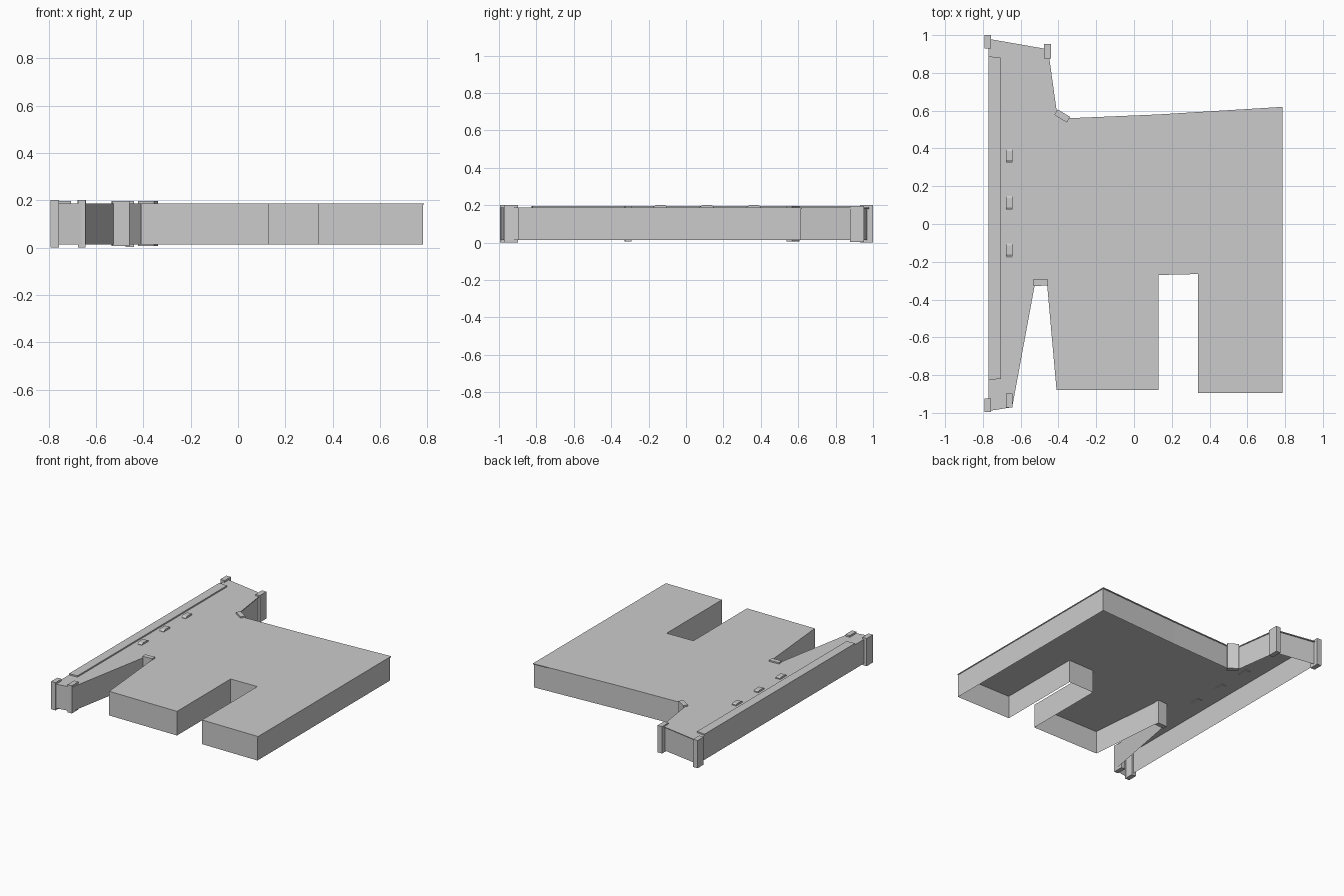
import bpy, bmesh, math

if "Cube" in bpy.data.objects:
    bpy.data.objects.remove(bpy.data.objects["Cube"])

def make_object(name, bm):
    bmesh.ops.recalc_face_normals(bm, faces=bm.faces)
    mesh = bpy.data.meshes.new(name)
    bm.to_mesh(mesh)
    bm.free()
    obj = bpy.data.objects.new(name, mesh)
    bpy.context.collection.objects.link(obj)
    return obj

def extrude_outline(name, pts, z0, z1, caps=True):
    """Vertical prism from a plan outline, optionally just its walls."""
    bm = bmesh.new()
    low = [bm.verts.new((x, y, z0)) for x, y in pts]
    high = [bm.verts.new((x, y, z1)) for x, y in pts]
    n = len(pts)
    for i in range(n):
        j = (i + 1) % n
        bm.faces.new((low[i], low[j], high[j], high[i]))
    if caps:
        bm.faces.new(low[::-1])
        bm.faces.new(high)
    return make_object(name, bm)

def post(name, x, y, sx, sy, z0, z1, angle=0):
    c, s = math.cos(math.radians(angle)), math.sin(math.radians(angle))
    corners = [(-sx/2, -sy/2), (sx/2, -sy/2), (sx/2, sy/2), (-sx/2, sy/2)]
    pts = [(x + c*u - s*v, y + s*u + c*v) for u, v in corners]
    return extrude_outline(name, pts, z0, z1)

# Sides shared by roof and walls: front edge with its two notches
front = [(0.34, -0.895), (0.34, -0.265), (0.13, -0.27), (0.13, -0.88),
         (-0.41, -0.88), (-0.46, -0.32), (-0.525, -0.32), (-0.645, -0.97),
         (-0.77, -0.99)]
# Back and right edges, the roof overhanging slightly
roof_back = [(-0.77, 0.98), (-0.455, 0.925), (-0.407, 0.58), (-0.345, 0.56),
             (0.13, 0.58), (0.787, 0.62), (0.787, -0.895)]
wall_back = [(-0.77, 0.97), (-0.46, 0.918), (-0.412, 0.575), (-0.345, 0.553),
             (0.13, 0.573), (0.782, 0.612), (0.782, -0.895)]
extrude_outline("roof", roof_back + front, 0.181, 0.187)
extrude_outline("outer_walls", wall_back + front, 0.013, 0.181, caps=False)

# Raised ledge along the left edge
extrude_outline("roof_ledge", [(-0.77, -0.825), (-0.705, -0.82),
                               (-0.705, 0.88), (-0.77, 0.888)], 0.182, 0.197)

# Corner pillars
for i, args in enumerate([
        (-0.775, 0.965, 0.035, 0.07, 0.0, 0.2),
        (-0.458, 0.915, 0.035, 0.075, 0.003, 0.197),
        (-0.38, 0.572, 0.078, 0.034, 0.007, 0.197, -31),
        (-0.495, -0.31, 0.076, 0.034, 0.007, 0.197, 3),
        (-0.66, -0.935, 0.033, 0.075, 0.0, 0.2),
        (-0.775, -0.96, 0.035, 0.07, 0.0, 0.2)]):
    post(f"corner_pillar_{i + 1}", *args)

# Roof vents with a low sloping front
profile = [(-0.037, 0.176), (0.037, 0.176), (0.037, 0.194),
           (0.027, 0.2), (-0.022, 0.2), (-0.037, 0.19)]
for i, y in enumerate((0.36, 0.11, -0.14)):
    bm = bmesh.new()
    a = [bm.verts.new((-0.678, y + v, z)) for v, z in profile]
    b = [bm.verts.new((-0.643, y + v, z)) for v, z in profile]
    for k in range(len(profile)):
        m = (k + 1) % len(profile)
        bm.faces.new((a[k], a[m], b[m], b[k]))
    bm.faces.new(a[::-1])
    bm.faces.new(b)
    make_object(f"roof_vent_{i + 1}", bm)
